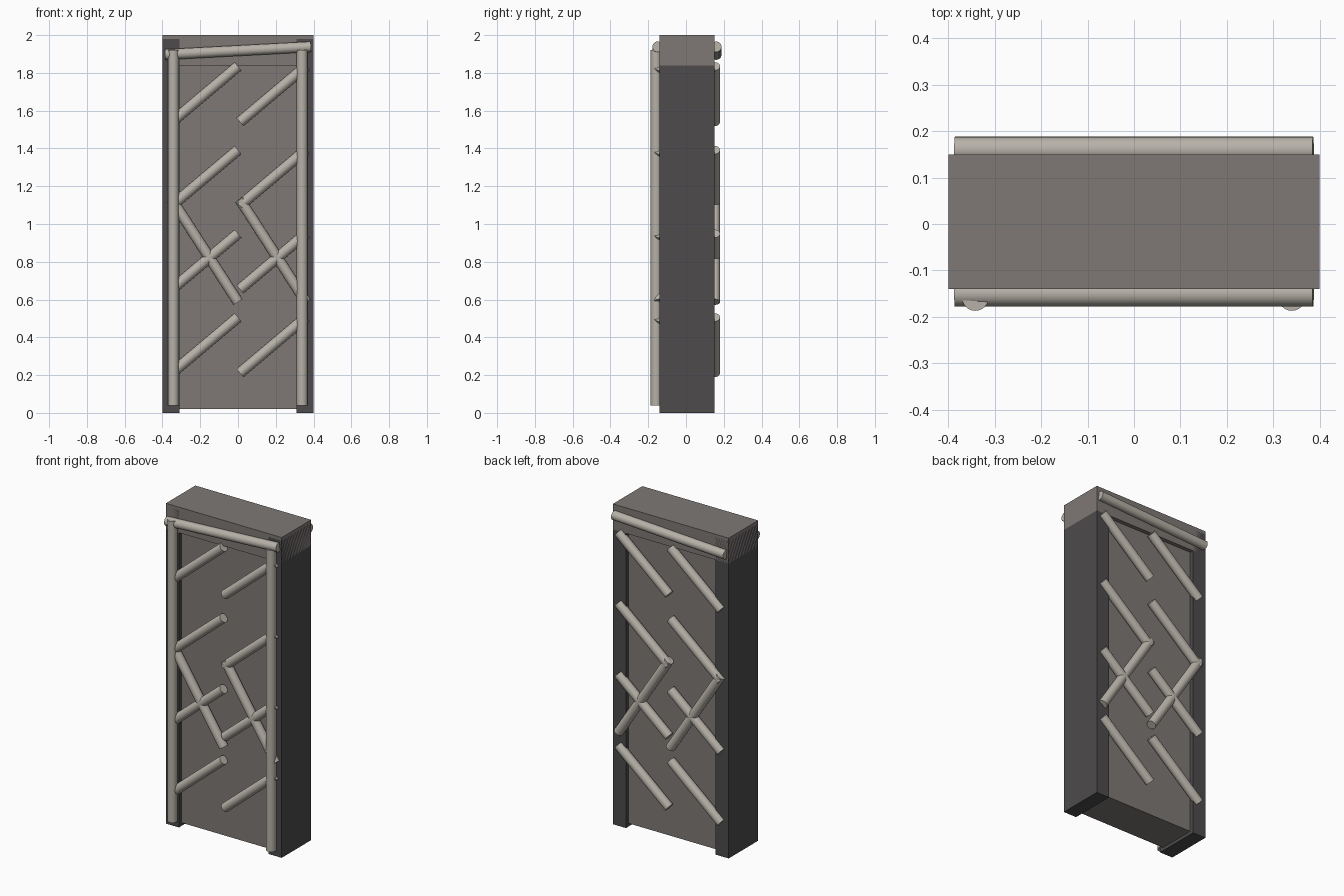
import bpy
from mathutils import Vector

if "Cube" in bpy.data.objects:
    bpy.data.objects.remove(bpy.data.objects["Cube"])

YC = 0.005  # middle plane of the doorway body


def material(name, rgb):
    m = bpy.data.materials.new(name)
    m.diffuse_color = (*rgb, 1)
    m.use_nodes = True
    m.node_tree.nodes["Principled BSDF"].inputs["Base Color"].default_value = m.diffuse_color
    return m


DARK = material("dark_frame", (0.075, 0.07, 0.072))
STONE = material("warm_grey", (0.21, 0.19, 0.18))
PIPE = material("pale_pipe", (0.47, 0.44, 0.39))


def box(name, x0, x1, y0, y1, z0, z1, mat):
    bpy.ops.mesh.primitive_cube_add(size=1, location=((x0 + x1) / 2, (y0 + y1) / 2, (z0 + z1) / 2))
    o = bpy.context.object
    o.name = name
    o.scale = (x1 - x0, y1 - y0, z1 - z0)
    bpy.ops.object.transform_apply(location=False, rotation=False, scale=True)
    o.data.materials.append(mat)


def tube(name, a, b, r=0.028):
    a, b = Vector(a), Vector(b)
    d = b - a
    bpy.ops.mesh.primitive_cylinder_add(vertices=24, radius=r, depth=d.length, location=(a + b) / 2,
                                        rotation=d.to_track_quat('Z', 'Y').to_euler())
    o = bpy.context.object
    o.name = name
    o.data.materials.append(PIPE)
    bpy.ops.object.shade_smooth_by_angle()


# Body: side posts, recessed panel, lintel
for side, x0, x1 in (("left", -0.4, -0.31), ("right", 0.31, 0.4)):
    box(side + "_post", x0, x1, YC - 0.145, YC + 0.145, 0, 1.98, DARK)
box("door_panel", -0.312, 0.312, YC - 0.12, YC + 0.12, 0.02, 1.86, STONE)
box("lintel", -0.4, 0.4, YC - 0.145, YC + 0.145, 1.84, 2.0, STONE)

# Pipework repeated on front and back
for face, s in (("front", -1), ("back", 1)):
    y = YC + s * 0.147
    yb = YC + s * 0.155
    tube(face + "_top_bar", (-0.386, yb, 1.897), (0.386, yb, 1.938))
    for col, dx in (("left", 0), ("right", 0.36)):
        for i in range(4):
            dz = -0.443 * i
            tube(f"{face}_{col}_brace_{i + 1}", (-0.35 + dx, y, 1.54 + dz), (dx, y, 1.835 + dz))
        tube(f"{face}_{col}_cross_brace", (-0.35 + dx, y, 1.13), (dx, y, 0.587))

# Upright pipes on the front only
for side, x in (("left", -0.342), ("right", 0.34)):
    tube(side + "_upright", (x, -0.158, 0.04), (x, -0.158, 1.922), 0.029)
